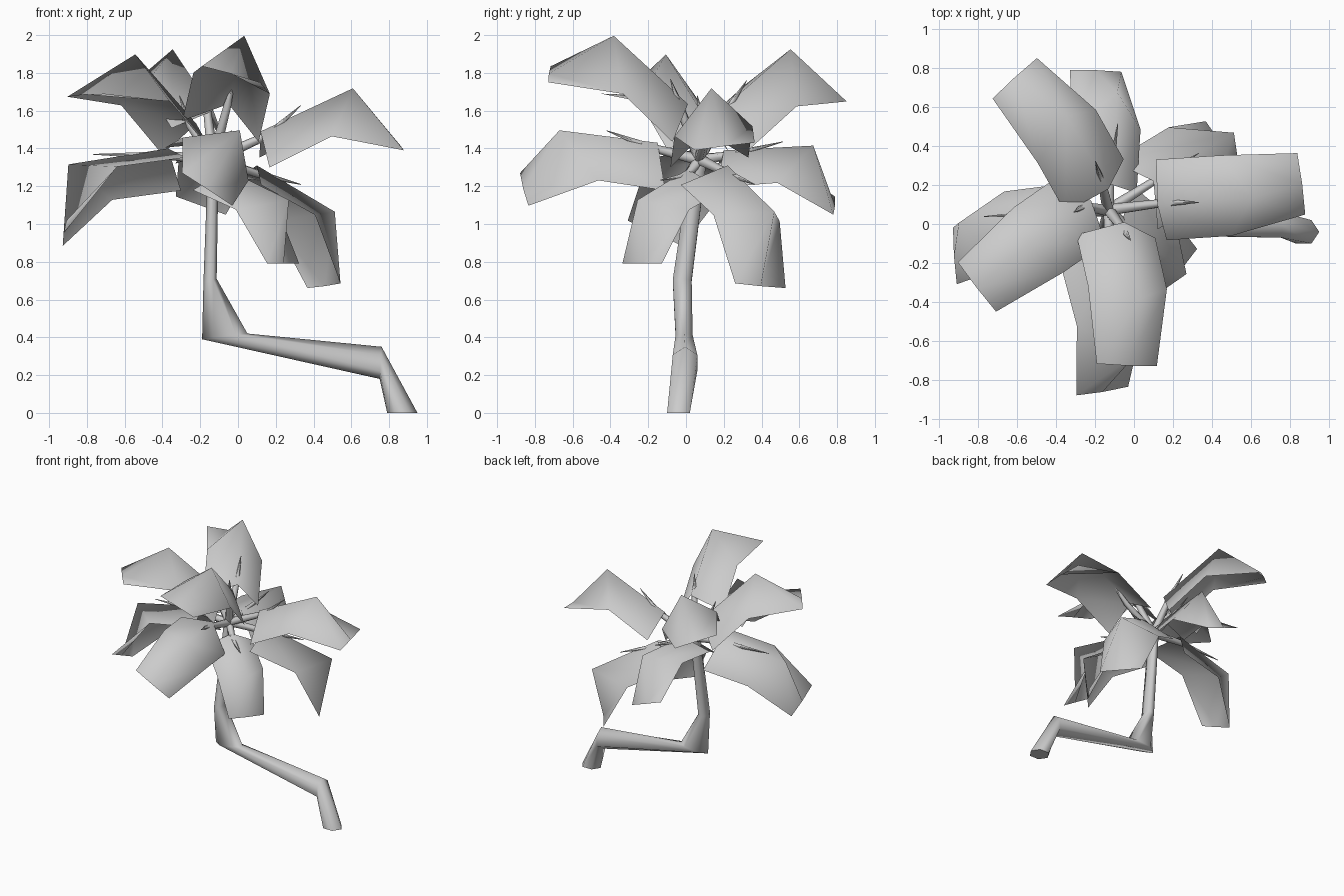
import bpy
from math import radians, cos, sin, tau
from mathutils import Vector, Matrix

if "Cube" in bpy.data.objects:
    bpy.data.objects.remove(bpy.data.objects["Cube"])


def make_object(name, verts, faces):
    mesh = bpy.data.meshes.new(name)
    mesh.from_pydata(verts, [], faces)
    mesh.update()
    obj = bpy.data.objects.new(name, mesh)
    bpy.context.collection.objects.link(obj)
    mesh.polygons.foreach_set("use_smooth", [len(f) <= 4 for f in faces])
    return obj


def loft(name, rings):
    """Skin a list of equal-length rings and cap both ends."""
    n = len(rings[0])
    verts = [v for ring in rings for v in ring]
    faces = [tuple(range(n))[::-1]]
    for i in range(len(rings) - 1):
        for j in range(n):
            k = (j + 1) % n
            faces.append((i * n + j, i * n + k, (i + 1) * n + k, (i + 1) * n + j))
    faces.append(tuple(range(len(verts) - n, len(verts))))
    return make_object(name, verts, faces)


# Bent trunk: ring centre, half-axis in the xz plane, half-width in y
SIDES = 6
trunk_rings = [
    ((0.87, -0.04, 0.0), (0.08, 0.0), 0.06),
    ((0.755, -0.005, 0.265), (0.005, 0.085), 0.065),
    ((-0.07, -0.01, 0.405), (0.12, 0.015), 0.045),
    ((-0.148, -0.02, 0.70), (0.035, 0.01), 0.05),
    ((-0.13, 0.07, 1.36), (0.028, 0.0), 0.042),
]
rings = []
for c, (ux, uz), ry in trunk_rings:
    angles = [tau * j / SIDES for j in range(SIDES)]
    rings.append([Vector(c) + Vector((ux * cos(a), ry * sin(a) / 0.866, uz * cos(a)))
                  for a in angles])
loft("trunk", rings)

# Folded leaf blade: base, bend and tip rows (x outward, z up)
leaf_rows = [
    [(-0.05, 0.21, -0.16), (0.0, 0.0, 0.0), (-0.05, -0.21, -0.16)],
    [(0.32, 0.21, -0.15), (0.54, 0.0, 0.0), (0.32, -0.21, -0.15)],
    [(0.64, 0.16, -0.39), (0.645, 0.0, -0.39), (0.64, -0.16, -0.39)],
]
leaf_verts = [Vector(p) for row in leaf_rows for p in row]
leaf_faces = [(r * 3 + c, r * 3 + c + 1, r * 3 + c + 4, r * 3 + c + 3)
              for r in range(2) for c in range(2)]

# Leaf placement: base point, heading, pitch, roll, scale, stalk reach
leaves = [
    ((-0.13, 0.18, 1.60), 120, 37, 20, 1.0, 0.22),
    ((-0.22, 0.12, 1.53), 215, 43, 4, 1.0, 0.18),
    ((-0.05, 0.01, 1.635), -78, 42, -21, 1.0, 0.16),
    ((0.12, 0.10, 1.49), 4, 25, 8, 1.0, 0.25),
    ((-0.37, 0.08, 1.40), 188, -9, 25, 1.0, 0.40),
    ((-0.12, -0.15, 1.43), -76, 7, -33, 1.0, 0.29),
    ((-0.06, 0.01, 1.29), -39, -21, 0, 0.84, 0.28),
    ((0.10, 0.22, 1.31), 31, -27, -5, 1.0, 0.29),
    ((-0.11, 0.20, 1.39), 87, 3, 20, 0.88, 0.36),
]
crown = Vector((-0.13, 0.07, 1.34))
for i, (base, heading, pitch, roll, size, reach) in enumerate(leaves, 1):
    m = (Matrix.Translation(base)
         @ Matrix.Rotation(radians(heading), 4, 'Z')
         @ Matrix.Rotation(radians(-pitch), 4, 'Y')
         @ Matrix.Rotation(radians(roll), 4, 'X')
         @ Matrix.Scale(size, 4))
    make_object(f"leaf_{i}", [m @ v for v in leaf_verts], leaf_faces)

    # Tapered stalk running under the blade, its point piercing it
    tip = m @ Vector((reach, 0.0, 0.035))
    under = m @ Vector((0.03, 0.0, -0.035))
    rot = (tip - crown).to_track_quat('Z', 'Y')
    stalk = [[start + rot @ Vector((r * cos(tau * j / 5), r * sin(tau * j / 5), 0))
              for j in range(5)]
             for start, r in ((crown, 0.032), (under, 0.022), (tip, 0.002))]
    loft(f"stalk_{i}", stalk)
